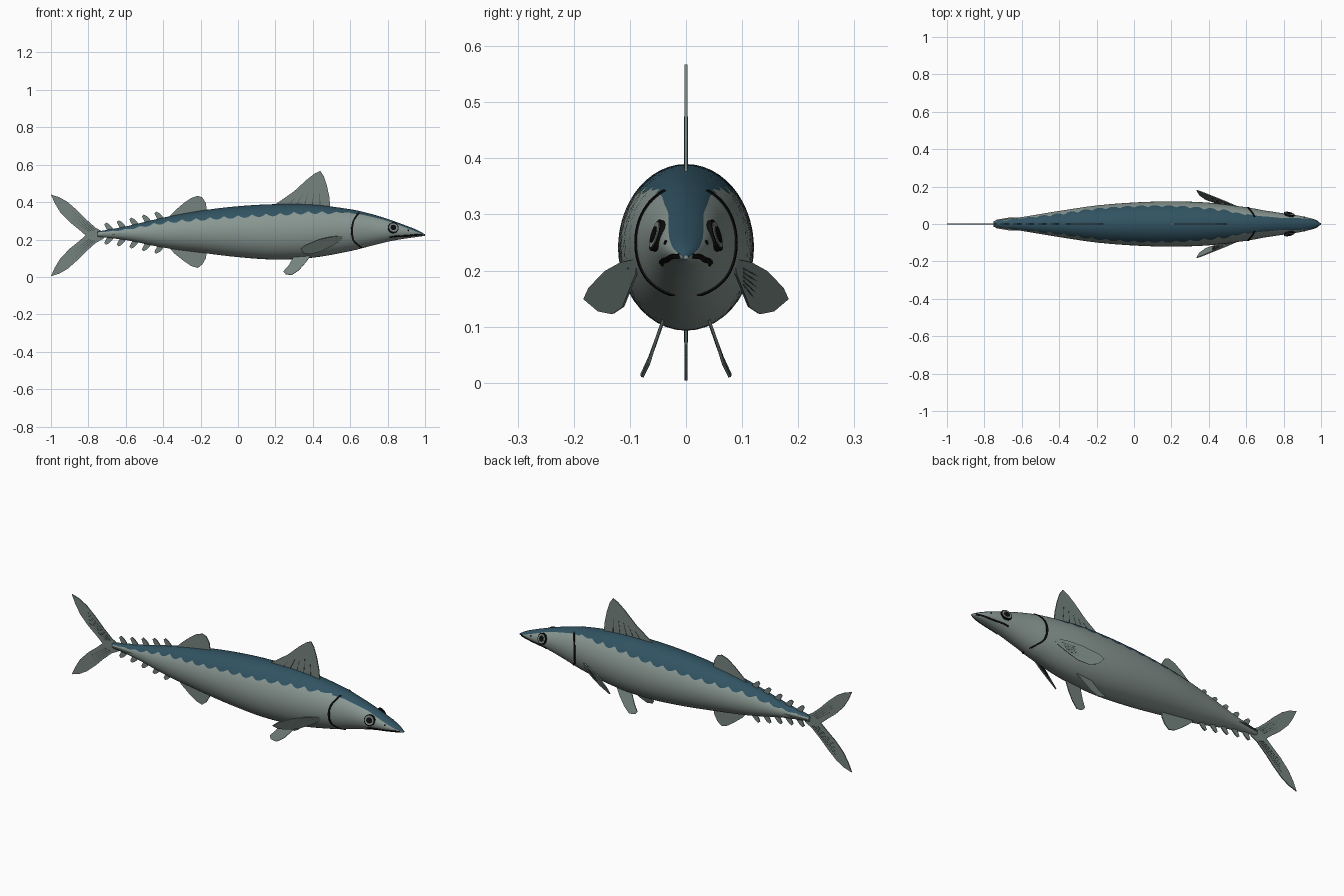
import bpy, bmesh, math
from mathutils import Vector

cube = bpy.data.objects.get("Cube")
if cube:
    bpy.data.objects.remove(cube, do_unlink=True)


def material(name, r, g, b):
    m = bpy.data.materials.new(name)
    m.use_nodes = True
    m.diffuse_color = (r, g, b, 1)
    for node in m.node_tree.nodes:
        if node.type == 'BSDF_PRINCIPLED':
            node.inputs["Base Color"].default_value = (r, g, b, 1)
            node.inputs["Roughness"].default_value = 0.6
    return m


SILVER = material("silver belly", 0.25, 0.31, 0.29)
BLUE = material("blue back", 0.03, 0.085, 0.12)
FIN = material("fin grey", 0.18, 0.23, 0.21)
RAY = material("dark fin ray", 0.06, 0.08, 0.075)
BLACK = material("black", 0.004, 0.004, 0.004)
IRIS = material("iris grey", 0.2, 0.24, 0.23)


def make(name, verts, faces, mats, thick=0):
    me = bpy.data.meshes.new(name)
    me.from_pydata(verts, [], faces)
    ob = bpy.data.objects.new(name, me)
    bpy.context.collection.objects.link(ob)
    for m in mats:
        me.materials.append(m)
    bm = bmesh.new()
    bm.from_mesh(me)
    bmesh.ops.recalc_face_normals(bm, faces=bm.faces)
    bm.to_mesh(me)
    bm.free()
    if thick:
        s = ob.modifiers.new("thickness", 'SOLIDIFY')
        s.thickness, s.offset = thick, 0
    return ob


def smooth(ob, angle=40):
    bpy.ops.object.select_all(action='DESELECT')
    ob.select_set(True)
    bpy.context.view_layer.objects.active = ob
    bpy.ops.object.shade_smooth_by_angle(angle=math.radians(angle))


def curve_at(table, x):
    """Smooth value of a table of rows (x, a, b, ...) at x."""
    last = len(table) - 1
    i = max(k for k in range(last) if table[k][0] <= x or k == 0)
    p, q = table[i], table[i + 1]
    before, after = table[max(i - 1, 0)], table[min(i + 2, last)]
    d = q[0] - p[0]
    t = (x - p[0]) / d
    out = []
    for c in range(1, len(p)):
        m0 = (q[c] - before[c]) / (q[0] - before[0]) * d
        m1 = (after[c] - p[c]) / (after[0] - p[0]) * d
        e = q[c] - p[c]
        out.append(p[c] + t * (m0 + t * (3 * e - 2 * m0 - m1 + t * (m0 + m1 - 2 * e))))
    return out


# Body profile: x, top, bottom, half width
BODY = [(-.75, .243, .215, .016), (-.6, .27, .197, .037), (-.4, .317, .157, .07),
        (-.2, .354, .13, .099), (0, .378, .106, .115), (.2, .389, .093, .121),
        (.4, .386, .103, .114), (.6, .362, .138, .09), (.7, .34, .163, .072),
        (.8, .31, .188, .057), (.9, .274, .206, .041), (.96, .25, .214, .024),
        (1, .228, .22, .004)]
# Lower edge of the blue back: x, height
EDGE = [(-.75, .232), (-.6, .252), (-.4, .292), (-.2, .31), (0, .324), (.2, .335),
        (.4, .347), (.55, .342), (.65, .335), (.72, .32), (.8, .3), (.86, .278),
        (.92, .255), (1, .223)]


def section(x):
    top, bottom, w = curve_at(BODY, x)
    return (top + bottom) / 2, (top - bottom) / 2, w


def on_skin(x, z, side, lift=0):
    """Point on the body side at x and height z, with its normal."""
    c, h, w = section(x)
    u = max(-1, min(1, (z - c) / h))
    y = w * math.sqrt(1 - u * u)
    n = Vector((0, y / w ** 2, (z - c) / h ** 2)).normalized()
    p = Vector((x, y, c + h * u)) + n * lift
    return Vector((p.x, side * p.y, p.z)), Vector((n.x, side * n.y, n.z))


# Body: each ring has a vertex exactly on the colour edge
RINGS, UP, DOWN = 240, 7, 15
HALF = UP + DOWN
COUNT = 2 * HALF
verts, faces = [], []
for i in range(RINGS + 1):
    x = -.75 + 1.75 * i / RINGS
    c, h, w = section(x)
    z = curve_at(EDGE, x)[0]
    if x < .6:
        z -= .016 * abs(math.sin(math.pi * x / .075)) * min(1, (x + .75) * 3, (.6 - x) * 8) - .006
    split = math.acos(max(-.95, min(.95, (z - c) / h)))
    arc = [split * k / UP for k in range(UP)]
    arc += [split + (math.pi - split) * k / DOWN for k in range(DOWN + 1)]
    arc += [-a for a in arc[-2:0:-1]]
    verts += [(x, w * math.sin(a), c + h * math.cos(a)) for a in arc]
for i in range(RINGS):
    for k in range(COUNT):
        n = (k + 1) % COUNT
        faces.append((i * COUNT + k, i * COUNT + n, (i + 1) * COUNT + n, (i + 1) * COUNT + k))
faces += [tuple(range(COUNT)), tuple(range(RINGS * COUNT, (RINGS + 1) * COUNT))]
body = make("body", verts, faces, [SILVER, BLUE])
for f in body.data.polygons[:RINGS * COUNT]:
    k = f.index % COUNT
    f.material_index = int(k < UP or k >= COUNT - UP)
smooth(body)


def fin(name, outline, thick=.005):
    pts = [p if len(p) == 3 else (p[0], 0, p[1]) for p in outline]
    return make(name, pts, [tuple(range(len(pts)))], [FIN], thick)


def rays(name, a, b, c, d, count, thick=.007):
    """Thin tapering plates from base line a-b towards edge line c-d."""
    a, b, c, d = [Vector(p if len(p) == 3 else (p[0], 0, p[1])) for p in (a, b, c, d)]
    vs, fs = [], []
    for i in range(count):
        t = (i + .5) / count
        foot, tip = a.lerp(b, t), c.lerp(d, t)
        side = (b - a).normalized() * .0025
        fs.append((len(vs), len(vs) + 1, len(vs) + 2))
        vs += [foot - side, foot + side, tip]
    make(name, vs, fs, [RAY], thick)


# Middle fins
fin("front_dorsal_fin", [(.17, .37), (.22, .402), (.3, .458), (.37, .522), (.41, .553), (.44, .567),
                         (.458, .54), (.475, .49), (.488, .43), (.495, .36)])
rays("front_dorsal_rays", (.25, .385), (.46, .38), (.3, .43), (.45, .48), 5)
fin("rear_dorsal_fin", [(-.38, .31), (-.34, .352), (-.29, .395), (-.25, .422), (-.215, .434),
                        (-.19, .425), (-.172, .395), (-.165, .345)])
fin("anal_fin", [(-.38, .17), (-.34, .125), (-.29, .085), (-.25, .058), (-.215, .048),
                 (-.19, .068), (-.172, .1), (-.165, .145)])

# Forked tail, mirrored about its middle height
MID = .222
lobe = [(-.72, .24), (-.76, .262), (-.81, .306), (-.86, .356), (-.91, .4), (-.955, .426),
        (-1, .44), (-.98, .395), (-.95, .345), (-.9, .293), (-.85, .253)]
fin("tail_fin", lobe + [(-.815, MID)] + [(x, 2 * MID - z) for x, z in reversed(lobe)])
for name, s in (("upper", 1), ("lower", -1)):
    rays(name + "_tail_rays", (-.76, MID + s * .03), (-.8, MID + s * .02),
         (-.91, MID + s * .16), (-.89, MID + s * .08), 4)

# Finlets in two rows behind the rear fins
for i in range(5):
    x = -.685 + i * .067
    c, h, w = section(x)
    for name, s in (("upper", 1), ("lower", -1)):
        shape = [(.022, -.006), (.012, .012), (-.004, .028), (-.02, .036), (-.03, .027),
                 (-.023, .012), (-.012, -.008)]
        fin(f"{name}_finlet_{i + 1}", [(x + dx, c + s * (h + dz)) for dx, dz in shape])

PECTORAL = [(.57, .085, .222), (.5, .116, .215), (.43, .143, .2), (.36, .172, .17), (.335, .181, .15),
            (.35, .155, .128), (.385, .13, .123), (.44, .112, .135), (.5, .1, .165), (.55, .088, .195)]
PELVIC = [(.39, .04, .115), (.3, .04, .112), (.27, .058, .06), (.243, .072, .03),
          (.255, .079, .015), (.287, .078, .01), (.325, .066, .035), (.36, .054, .075)]


def ribbon(name, path, side, half, vertical):
    """Narrow black plate following the skin along (x, z) points."""
    vs, steps = [], 28
    table = [(i / (len(path) - 1), *p) for i, p in enumerate(path)]
    for k in range(steps + 1):
        x, z = curve_at(table, k / steps)
        for s in (-half, half):
            vs.append(on_skin(x + (s if vertical else 0), z + (0 if vertical else s), side, .0015)[0])
    fs = [(2 * k, 2 * k + 1, 2 * k + 3, 2 * k + 2) for k in range(steps)]
    make(name, vs, fs, [BLACK], .003)


def disc(name, x, z, side, radius, lift, mat):
    """Flat round plate resting on the skin."""
    p, n = on_skin(x, z, side, lift)
    n = Vector((.22, n.y, n.z)).normalized()
    bpy.ops.mesh.primitive_cylinder_add(vertices=32, radius=radius, depth=.009, location=p)
    ob = bpy.context.object
    ob.name = name
    ob.rotation_euler = n.to_track_quat('Z', 'Y').to_euler()
    ob.data.materials.append(mat)
    smooth(ob)


# Paired parts
for name, s in (("left", 1), ("right", -1)):
    def flip(points):
        return [(x, s * y, z) for x, y, z in points]
    fin(name + "_pectoral_fin", flip(PECTORAL))
    rays(name + "_pectoral_rays", *flip([(.53, .1, .208), (.5, .1, .172),
                                         (.42, .143, .188), (.42, .123, .14)]), 5)
    fin(name + "_pelvic_fin", flip(PELVIC))
    fin(name + "_tail_keel", flip([(-.58, .034, .232), (-.66, .036, .23), (-.74, .022, .228),
                                   (-.74, .01, .228), (-.58, .02, .232)]))
    ribbon(name + "_gill_slit", [(.645, .342), (.618, .3), (.61, .25), (.618, .195), (.66, .157)],
           s, .005, True)
    ribbon(name + "_mouth", [(.81, .212), (.84, .217), (.9, .22), (.95, .225), (.985, .226)],
           s, .0035, False)
    disc(name + "_eye_rim", .83, .262, s, .029, .001, BLACK)
    disc(name + "_iris", .83, .262, s, .024, .003, IRIS)
    disc(name + "_pupil", .83, .262, s, .015, .005, BLACK)
    disc(name + "_nostril", .91, .25, s, .004, -.002, BLACK)
